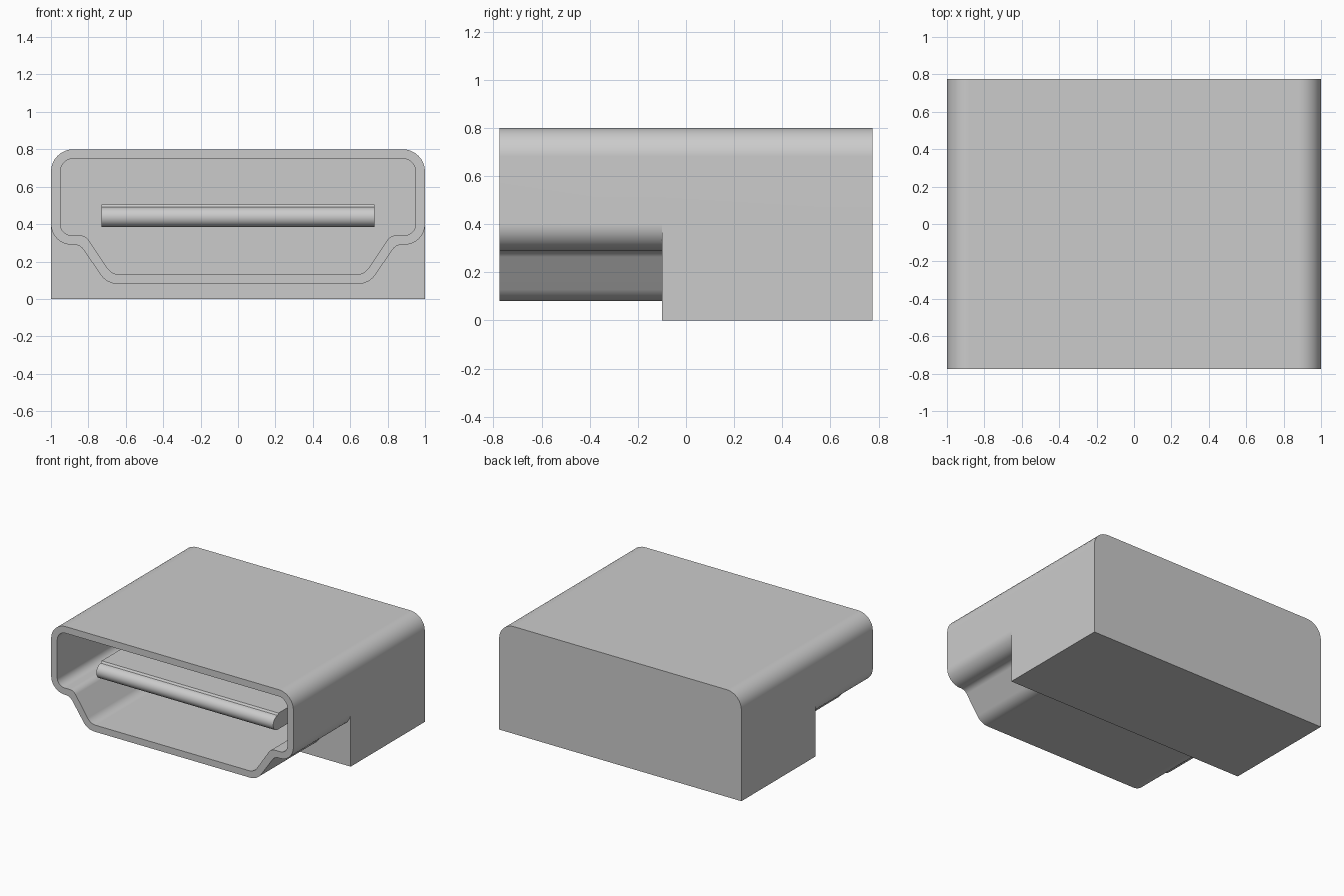
import bpy, bmesh, math
from mathutils import Vector

cube = bpy.data.objects.get("Cube")
if cube:
    bpy.data.objects.remove(cube, do_unlink=True)

FRONT, STEP, BACK, CAVITY_END = -0.775, -0.1, 0.775, 0.3
SEGMENTS = 8

grey = bpy.data.materials.new("metal_grey")
grey.use_nodes = True
GREY = (0.6, 0.6, 0.6, 1)
grey.diffuse_color = GREY
grey.node_tree.nodes["Principled BSDF"].inputs["Base Color"].default_value = GREY


def fillet(a, corner, b, radius):
    """Arc points that round a corner between its neighbours a and b."""
    u, v = (a - corner).normalized(), (b - corner).normalized()
    half = u.angle(v) / 2
    centre = corner + (u + v).normalized() * radius / math.sin(half)
    start = (corner + u * radius / math.tan(half) - centre).normalized()
    end = (corner + v * radius / math.tan(half) - centre).normalized()
    return [centre + start.slerp(end, i / SEGMENTS) * radius
            for i in range(SEGMENTS + 1)]


def outline(corners):
    """Closed symmetric outline from right-hand corners (x, z, radius)."""
    full = corners + [(-x, z, r) for x, z, r in reversed(corners)]
    pts = [Vector((x, z)) for x, z, r in full]
    ring = []
    for i, (x, z, r) in enumerate(full):
        ring += fillet(pts[i - 1], pts[i], pts[(i + 1) % len(pts)], r)
    return ring


def finish(name, bm):
    bmesh.ops.remove_doubles(bm, verts=bm.verts, dist=0.0001)
    bmesh.ops.recalc_face_normals(bm, faces=bm.faces)
    mesh = bpy.data.meshes.new(name)
    bm.to_mesh(mesh)
    bm.free()
    mesh.materials.append(grey)
    ob = bpy.data.objects.new(name, mesh)
    bpy.context.collection.objects.link(ob)
    bpy.ops.object.select_all(action='DESELECT')
    ob.select_set(True)
    bpy.context.view_layer.objects.active = ob
    bpy.ops.object.shade_smooth_by_angle(angle=math.radians(30))
    normals = ob.modifiers.new("even_normals", 'WEIGHTED_NORMAL')
    normals.keep_sharp = True


def loft(name, rings):
    """Skin a sequence of equal-length 3D rings and cap both ends."""
    bm = bmesh.new()
    rows = [[bm.verts.new(p) for p in ring] for ring in rings]
    n = len(rows[0])
    for a, b in zip(rows, rows[1:]):
        for i in range(n):
            j = (i + 1) % n
            bm.faces.new((a[i], a[j], b[j], b[i]))
    bm.faces.new(rows[0])
    bm.faces.new(rows[-1])
    finish(name, bm)


def at_depth(ring, y):
    return [(p.x, y, p.y) for p in ring]


# Socket shell: cavity, front rim, stepped outside and full-height rear block
outer = outline([(1, 0.8, 0.12), (1, 0.29, 0.11), (0.845, 0.29, 0.06), (0.70, 0.08, 0.11)])
inner = outline([(0.95, 0.75, 0.07), (0.95, 0.34, 0.06), (0.815, 0.34, 0.06), (0.675, 0.13, 0.08)])


def drop(p):
    """Rear block outline: everything under the side wall falls to the ground."""
    if p.y > 0.399:
        return p.copy()
    return Vector((math.copysign(1, p.x) if abs(p.x) > 0.885 else p.x, 0))


block = [drop(p) for p in outer]
loft("socket_shell", [
    at_depth(inner, CAVITY_END), at_depth(inner, FRONT),
    at_depth(outer, FRONT), at_depth(outer, STEP),
    at_depth(block, STEP), at_depth(block, BACK)])

# Contact tongue: flat bar with a rounded nose, running into the cavity end
nose_radius = 0.053
profile = [Vector((CAVITY_END + 0.02, 0.505)), Vector((CAVITY_END + 0.02, 0.385))]
for i in range(13):
    a = math.pi * i / 12
    profile.append(Vector((-0.575 - nose_radius * math.sin(a),
                           0.438 - nose_radius * math.cos(a))))
profile.append(Vector((-0.565, 0.505)))
loft("contact_tongue", [[(x, p.x, p.y) for p in profile] for x in (-0.73, 0.73)])
